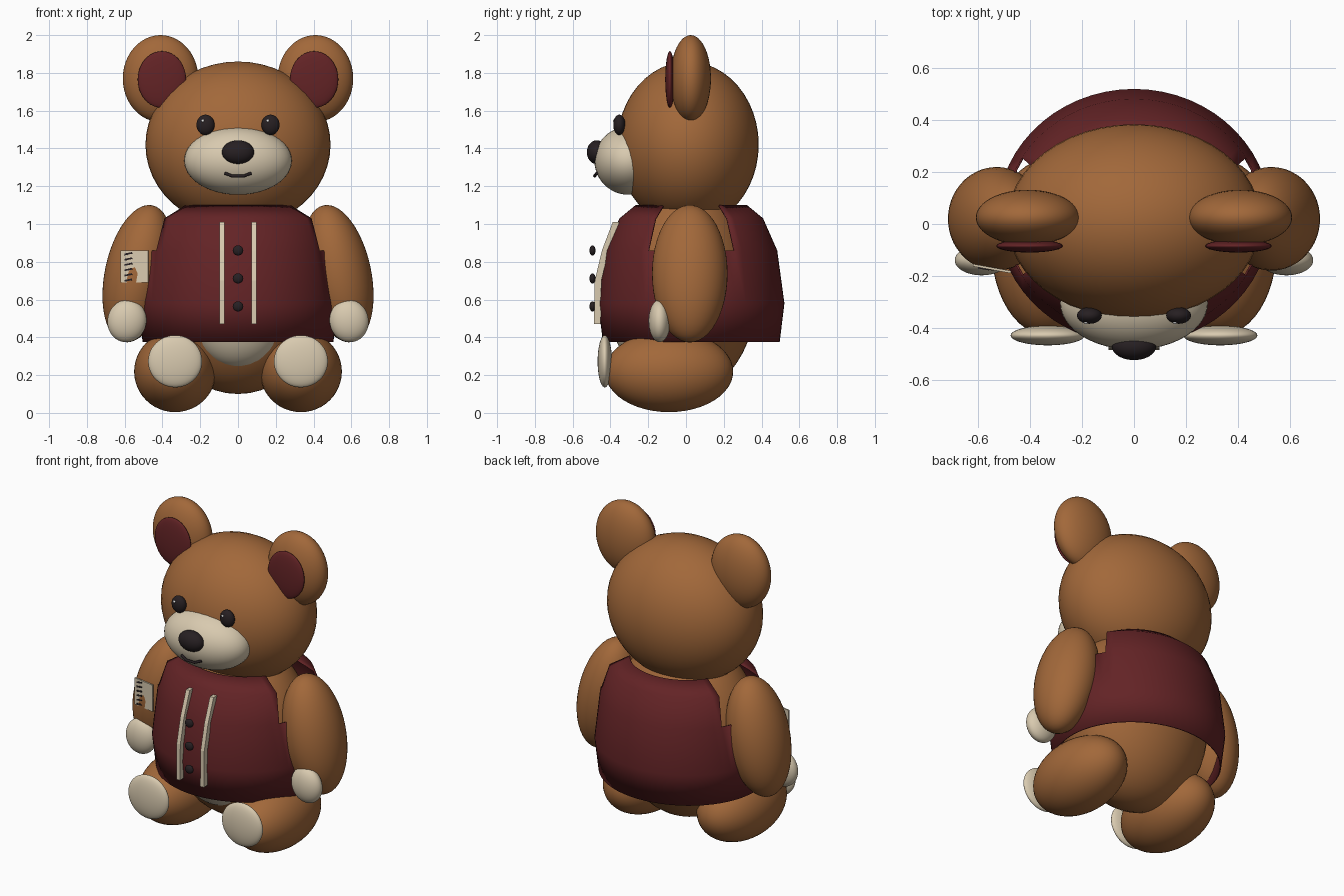
import bpy, bmesh, math
from mathutils import Matrix, Vector

if "Cube" in bpy.data.objects:
    bpy.data.objects.remove(bpy.data.objects["Cube"])


def material(name, r, g, b):
    m = bpy.data.materials.new(name)
    m.diffuse_color = (r, g, b, 1)
    m.use_nodes = True
    m.node_tree.nodes["Principled BSDF"].inputs["Base Color"].default_value = m.diffuse_color
    return m


BROWN = material("brown fur", 0.36, 0.138, 0.042)
RED = material("dark red cloth", 0.125, 0.017, 0.019)
CREAM = material("cream", 0.69, 0.59, 0.43)
BLACK = material("near black", 0.02, 0.014, 0.016)
WHITE = material("white", 0.85, 0.85, 0.85)


def finish(name, bm, mat, smooth=True):
    me = bpy.data.meshes.new(name)
    bmesh.ops.recalc_face_normals(bm, faces=bm.faces)
    for f in bm.faces:
        f.smooth = smooth
    bm.to_mesh(me)
    bm.free()
    me.materials.append(mat)
    ob = bpy.data.objects.new(name, me)
    bpy.context.collection.objects.link(ob)
    return ob


def ellipsoid(name, loc, radii, mat, tilt=0.0, seg=48):
    bm = bmesh.new()
    bmesh.ops.create_uvsphere(bm, u_segments=seg, v_segments=seg // 2, radius=1)
    bm.transform(Matrix.Translation(loc) @ Matrix.Rotation(tilt, 4, 'Y')
                 @ Matrix.Diagonal((*radii, 1)))
    return finish(name, bm, mat)


def plate(name, size, mat, matrix):
    bm = bmesh.new()
    bmesh.ops.create_cube(bm, size=1)
    bm.transform(matrix @ Matrix.Diagonal((*size, 1)))
    return finish(name, bm, mat, False)


# Body, belly and head
ellipsoid("body", (0, 0, 0.66), (0.46, 0.38, 0.56), BROWN)
ellipsoid("belly", (0, -0.2, 0.55), (0.27, 0.2, 0.315), CREAM)
ellipsoid("head", (0, 0.01, 1.42), (0.49, 0.375, 0.44), BROWN)
ellipsoid("muzzle", (0, -0.305, 1.335), (0.285, 0.18, 0.18), CREAM)
ellipsoid("nose", (0, -0.472, 1.38), (0.085, 0.053, 0.063), BLACK)

# Mirrored parts
for s, side in ((-1, "right"), (1, "left")):
    ellipsoid("ear_" + side, (s * 0.41, 0.025, 1.77), (0.2, 0.107, 0.23), BROWN)
    ellipsoid("inner_ear_" + side, (s * 0.403, -0.085, 1.765), (0.128, 0.025, 0.15), RED)
    ellipsoid("eye_" + side, (s * 0.172, -0.353, 1.525), (0.048, 0.032, 0.054), BLACK, seg=32)
    ellipsoid("eye_glint_" + side, (s * 0.172 - 0.014, -0.38, 1.547), (0.008, 0.006, 0.008), WHITE, seg=12)
    ellipsoid("arm_" + side, (s * 0.53, 0.02, 0.737), (0.175, 0.2, 0.37), BROWN, -s * 0.21)
    ellipsoid("paw_" + side, (s * 0.588, -0.14, 0.487), (0.103, 0.058, 0.113), CREAM, -s * 0.21)
    ellipsoid("leg_" + side, (s * 0.333, -0.09, 0.219), (0.217, 0.34, 0.215), BROWN)
    ellipsoid("foot_pad_" + side, (s * 0.333, -0.43, 0.273), (0.143, 0.038, 0.138), CREAM)

# Vest: elliptical rings, with arm holes left open at the sides
RINGS = [(1.10, 0.32, 0.295), (1.03, 0.45, 0.38), (0.86, 0.5, 0.455),
         (0.58, 0.528, 0.493), (0.375, 0.505, 0.468)]
N = 60
bm = bmesh.new()
rows = [[bm.verts.new((rx * math.cos(2 * math.pi * i / N),
                       0.028 + ry * math.sin(2 * math.pi * i / N), z)) for i in range(N)]
        for z, rx, ry in RINGS]
for r in range(len(rows) - 1):
    for i in range(N):
        at_side = abs(math.cos(2 * math.pi * (i + 0.5) / N)) > math.cos(math.radians(30))
        if r < 2 and at_side:
            continue
        j = (i + 1) % N
        bm.faces.new((rows[r][i], rows[r][j], rows[r + 1][j], rows[r + 1][i]))
for v in [v for v in bm.verts if not v.link_faces]:
    bm.verts.remove(v)
vest = finish("vest", bm, RED)
thick = vest.modifiers.new("cloth thickness", 'SOLIDIFY')
thick.thickness = 0.008


# Flat strip swept along a front profile of (y, z) points
def strip(name, x, half, path, depth, mat):
    bm = bmesh.new()
    loops = [[bm.verts.new((x + dx, y + dy, z)) for dx, dy in
              ((-half, 0), (half, 0), (half, depth), (-half, depth))] for y, z in path]
    for a, b in zip(loops, loops[1:]):
        for k in range(4):
            bm.faces.new((a[k], a[(k + 1) % 4], b[(k + 1) % 4], b[k]))
    bm.faces.new(loops[0])
    bm.faces.new(loops[-1])
    return finish(name, bm, mat, False)


# Vest trims and buttons
for s, side in ((-1, "right"), (1, "left")):
    strip("vest_trim_" + side, s * 0.085, 0.013,
          [(-0.388, 1.01), (-0.445, 0.86), (-0.483, 0.7), (-0.487, 0.47)], 0.035, CREAM)
for k in range(3):
    ellipsoid("button_%d" % (k + 1), (0, -0.495, 0.86 - 0.148 * k), (0.028, 0.016, 0.027), BLACK, seg=24)

# Mouth: a shallow bent line
cu = bpy.data.curves.new("mouth", 'CURVE')
cu.dimensions = '3D'
cu.bevel_depth = 0.008
cu.bevel_resolution = 3
cu.use_fill_caps = True
pts = [(-0.07, -0.472, 1.269), (-0.03, -0.484, 1.254), (0.03, -0.484, 1.254), (0.07, -0.472, 1.269)]
sp = cu.splines.new('POLY')
sp.points.add(len(pts) - 1)
for p, co in zip(sp.points, pts):
    p.co = (*co, 1)
cu.materials.append(BLACK)
bpy.context.collection.objects.link(bpy.data.objects.new("mouth", cu))

# Arm patch with a row of dark bars
base = Matrix.Translation((-0.548, -0.172, 0.775)) @ Matrix.Rotation(-0.18, 4, 'Z')
plate("arm_patch", (0.148, 0.0095, 0.17), CREAM, base)
for k in range(6):
    m = base @ Matrix.Translation((-0.032, -0.006, 0.068 - 0.028 * k)) @ Matrix.Rotation(-0.2, 4, 'Y')
    plate("patch_bar_%d" % (k + 1), (0.042, 0.006, 0.009), BLACK, m)
